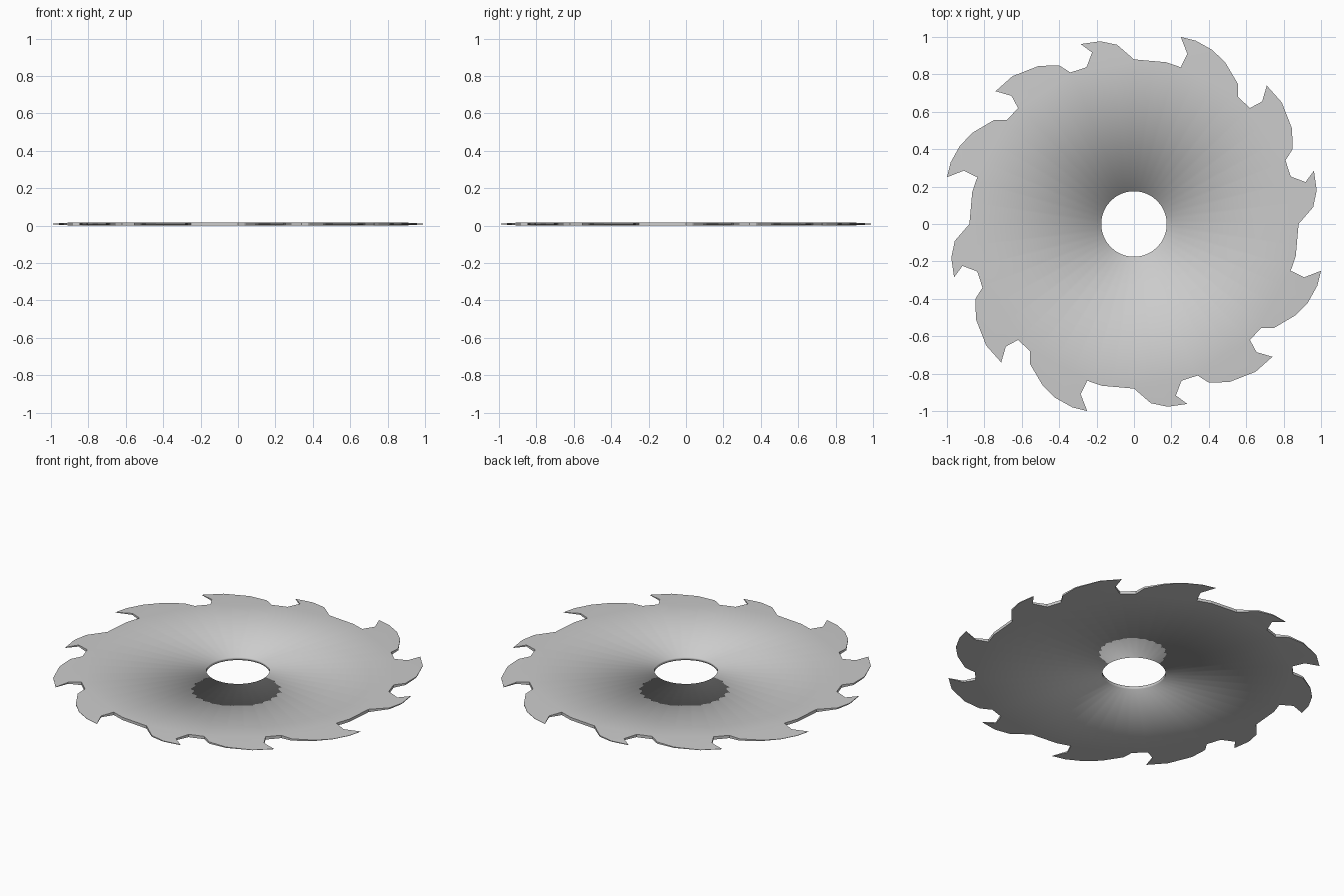
import bpy, bmesh
from math import cos, sin, pi, hypot

if "Cube" in bpy.data.objects:
    bpy.data.objects.remove(bpy.data.objects["Cube"])

T = 0.018          # blade thickness
HOLE, BODY = 0.175, 0.855
SEG = 48

# one quarter of the toothed outline (three teeth), clockwise from the top
QUARTER = [(0, .88), (.17, .865), (.25, .838), (.285, .91), (.25, 1.0), (.33, .98),
           (.42, .93), (.49, .86), (.555, .75), (.555, .68), (.62, .62), (.685, .655),
           (.71, .74), (.79, .65), (.845, .51), (.848, .40), (.81, .34), (.838, .254),
           (.917, .224), (.962, .285), (.977, .18), (.958, .09)]


def half_thickness(r):
    # full at the body, narrowing to a thin edge at the tooth tips
    t = min(max((r - 0.87) / 0.15, 0), 1)
    return T / 2 * (1 - 0.9 * t)


outline = []
for k in range(4):
    for x, y in QUARTER:
        for _ in range(k):
            x, y = y, -x
        outline.append((x, y))


def ring(r):
    return [(r * sin(2 * pi * i / SEG), r * cos(2 * pi * i / SEG)) for i in range(SEG)]


bm = bmesh.new()


def add_loop(points, side):
    return [bm.verts.new((x, y, T / 2 + side * half_thickness(hypot(x, y)))) for x, y in points]


def bridge(a, b):
    n = len(a)
    return [bm.faces.new((a[i], a[(i + 1) % n], b[(i + 1) % n], b[i])) for i in range(n)]


def loop_edges(vs):
    out = []
    for i, v in enumerate(vs):
        w = vs[(i + 1) % len(vs)]
        out.append(bm.edges.get((v, w)) or bm.edges.new((v, w)))
    return out


# upper and lower faces: disc plus a filled band of teeth
rims, holes = [], []
for side in (1, -1):
    hole, body, rim = add_loop(ring(HOLE), side), add_loop(ring(BODY), side), add_loop(outline, side)
    bridge(hole, body)
    bmesh.ops.triangle_fill(bm, edges=loop_edges(body) + loop_edges(rim), use_beauty=True,
                            normal=(0, 0, 1))
    rims.append(rim)
    holes.append(hole)

# remove any fill across the disc itself
inner = [f for f in bm.faces if f.calc_center_median().xy.length < BODY * 0.9 and len(f.verts) == 3]
if inner:
    bmesh.ops.delete(bm, geom=inner, context='FACES_ONLY')

# tooth edge wall and bore wall
bridge(rims[0], rims[1])
bridge(holes[0], holes[1])
bmesh.ops.recalc_face_normals(bm, faces=bm.faces)

# smooth everywhere, sharp only along the toothed edge
for f in bm.faces:
    f.smooth = True
for rim in rims:
    for e in loop_edges(rim):
        e.smooth = False
for a, b in zip(*rims):
    bm.edges.get((a, b)).smooth = False

mesh = bpy.data.meshes.new("saw_blade")
bm.to_mesh(mesh)
bm.free()
blade = bpy.data.objects.new("saw_blade", mesh)
bpy.context.collection.objects.link(blade)
